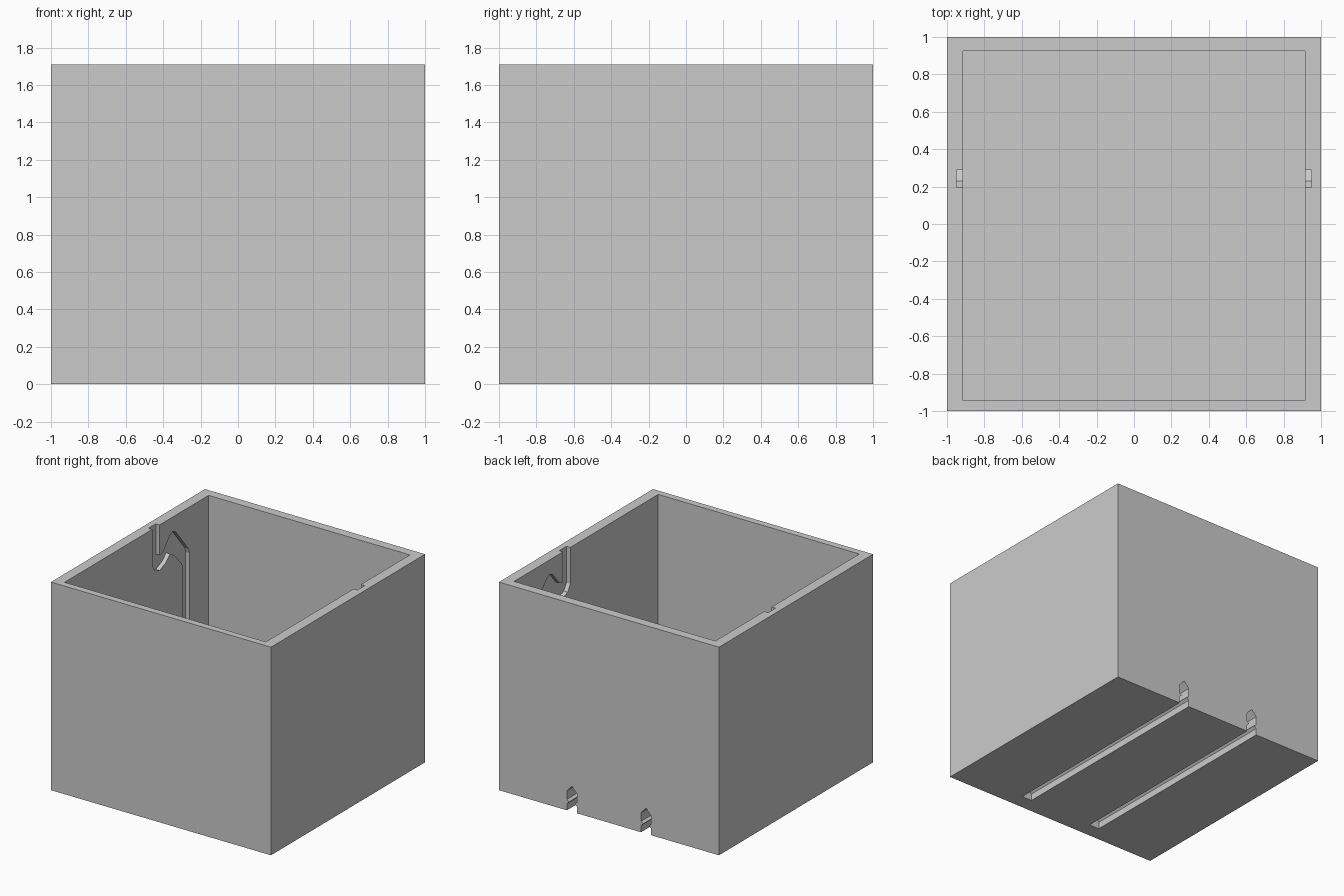
import bpy
import bmesh
from mathutils import Vector

HEIGHT = 1.71
FLOOR = 0.25

if "Cube" in bpy.data.objects:
    bpy.data.objects.remove(bpy.data.objects["Cube"], do_unlink=True)

grey = bpy.data.materials.new("plain grey")
grey.use_nodes = True
grey.diffuse_color = (0.6, 0.6, 0.6, 1)
for node in grey.node_tree.nodes:
    if node.type == "BSDF_PRINCIPLED":
        node.inputs["Base Color"].default_value = grey.diffuse_color


def prism(name, points, direction):
    """Extrude a closed outline of 3D points along a direction."""
    bm = bmesh.new()
    face = bm.faces.new([bm.verts.new(p) for p in points])
    grown = bmesh.ops.extrude_face_region(bm, geom=[face])
    top = [v for v in grown["geom"] if isinstance(v, bmesh.types.BMVert)]
    bmesh.ops.translate(bm, verts=top, vec=Vector(direction))
    bmesh.ops.recalc_face_normals(bm, faces=bm.faces)
    mesh = bpy.data.meshes.new(name)
    bm.to_mesh(mesh)
    bm.free()
    mesh.materials.append(grey)
    obj = bpy.data.objects.new(name, mesh)
    bpy.context.collection.objects.link(obj)
    return obj


def block(name, x0, x1, y0, y1, z0, z1):
    corners = [(x0, y0, z0), (x1, y0, z0), (x1, y1, z0), (x0, y1, z0)]
    return prism(name, corners, (0, 0, z1 - z0))


# Open box body and its inner cavity
body = block("box_body", -1, 1, -1, 1, 0, HEIGHT)
cutters = [block("cavity_cutter", -0.915, 0.915, -0.945, 0.925, FLOOR, 2)]

# Winding guide track in each side wall, as (y, z)
track = [
    (0.195, 1.8), (0.195, 1.41), (0.23, 1.355), (0.29, 1.335), (0.37, 1.37),
    (0.425, 1.42), (0.475, 1.39), (0.58, 1.28), (0.595, 1.22), (0.595, FLOOR),
    (0.677, FLOOR), (0.677, 1.33), (0.665, 1.37), (0.5, 1.57), (0.463, 1.59),
    (0.425, 1.575), (0.335, 1.47), (0.29, 1.46), (0.29, 1.8),
]

# Pinched rail slot profile, as (half width, z)
slot = [(0.045, -0.05), (0.045, 0.055), (0.025, 0.075), (0.045, 0.09), (0.045, 0.16)]

for side, label in ((1, "left"), (-1, "right")):
    cutters.append(prism(label + "_track_cutter",
                         [(side * 0.9, y, z) for y, z in track], (side * 0.05, 0, 0)))
    middle = side * 0.337
    outline = [(middle + w, -0.875, z) for w, z in slot]
    outline.append((middle, -0.875, 0.21))
    outline += [(middle - w, -0.875, z) for w, z in reversed(slot)]
    cutters.append(prism(label + "_slot_cutter", outline, (0, 2, 0)))

# Cut everything out of the body
for cutter in cutters:
    cutter.hide_render = True
    cut = body.modifiers.new(cutter.name, "BOOLEAN")
    cut.operation = "DIFFERENCE"
    cut.solver = "EXACT"
    cut.object = cutter

graph = bpy.context.evaluated_depsgraph_get()
result = bpy.data.meshes.new_from_object(body.evaluated_get(graph))
body.modifiers.clear()
body.data = result
for cutter in cutters:
    bpy.data.objects.remove(cutter, do_unlink=True)
